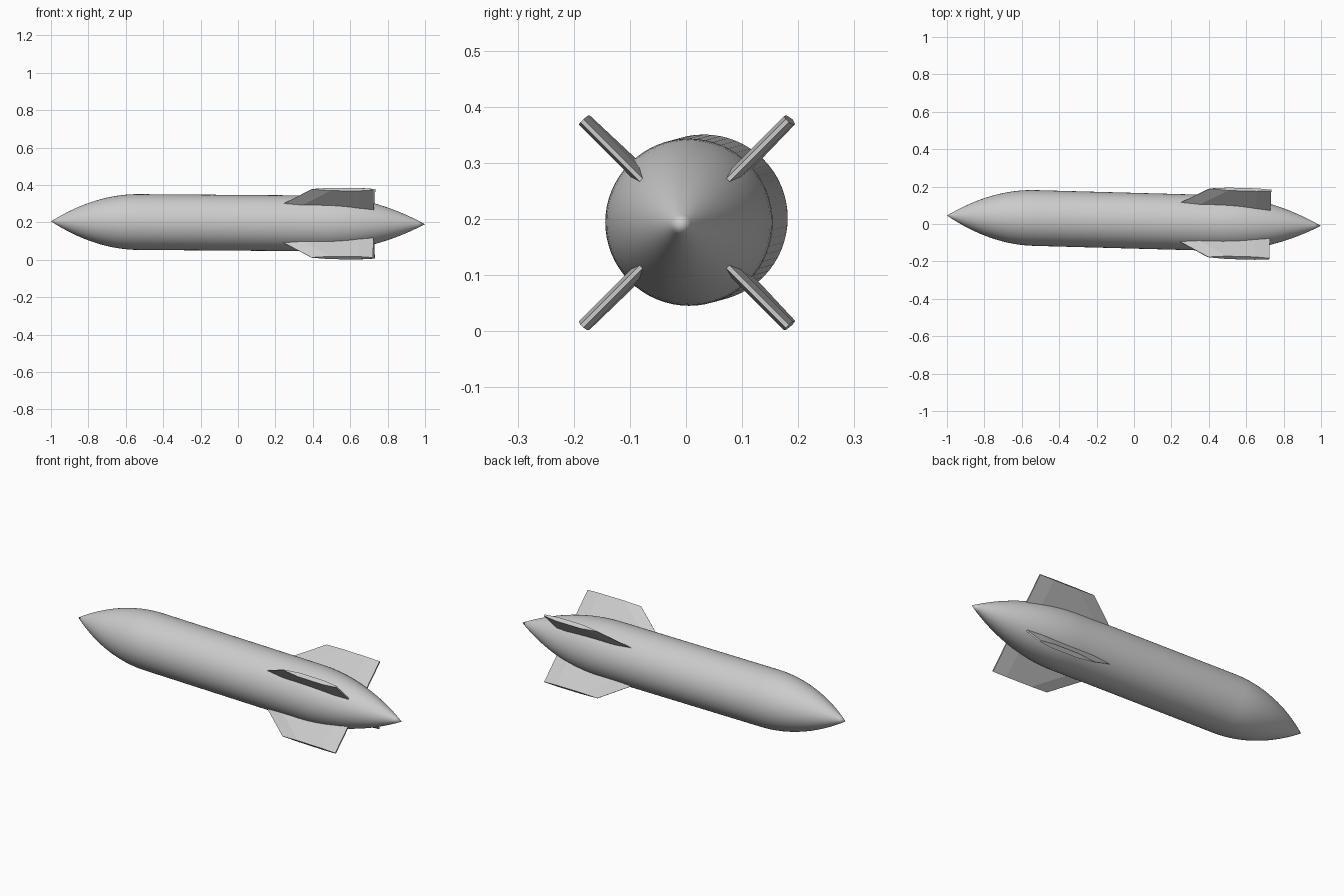
import bpy, bmesh, math
from mathutils import Matrix, Vector

cube = bpy.data.objects.get("Cube")
if cube:
    bpy.data.objects.remove(cube, do_unlink=True)

grey = bpy.data.materials.new("light grey")
grey.use_nodes = True
grey.diffuse_color = (0.6, 0.6, 0.6, 1)
grey.node_tree.nodes["Principled BSDF"].inputs["Base Color"].default_value = (0.6, 0.6, 0.6, 1)

# The whole rocket lies along x with a slight tilt
AXIS = Vector((1, -0.0275, -0.0075))
PLACE = (Matrix.Translation((0, 0.0175, 0.1975))
         @ Vector((1, 0, 0)).rotation_difference(AXIS).to_matrix().to_4x4())
RADIUS, NOSE, TAIL, SIDES = 0.149, 0.47, 0.56, 64


def finish(bm, name, smooth):
    bmesh.ops.recalc_face_normals(bm, faces=bm.faces)
    bm.transform(PLACE)
    mesh = bpy.data.meshes.new(name)
    bm.to_mesh(mesh)
    bm.free()
    mesh.materials.append(grey)
    for p in mesh.polygons:
        p.use_smooth = smooth
    obj = bpy.data.objects.new(name, mesh)
    bpy.context.collection.objects.link(obj)
    return obj


# Body: rounded nose, straight tube, longer rounded tail
def ogive(t):
    return RADIUS * (1 - (1 - t) ** 2)


steps = 16
profile = [(-1 + NOSE * i / steps, ogive(i / steps)) for i in range(steps + 1)]
profile += [(1 - TAIL * i / steps, ogive(i / steps)) for i in range(steps, -1, -1)]

bm = bmesh.new()
nose_tip = bm.verts.new((profile[0][0], 0, 0))
tail_tip = bm.verts.new((profile[-1][0], 0, 0))
rings = []
for x, r in profile[1:-1]:
    rings.append([bm.verts.new((x, r * math.cos(a), r * math.sin(a)))
                  for a in (math.tau * k / SIDES for k in range(SIDES))])
for k in range(SIDES):
    n = (k + 1) % SIDES
    bm.faces.new((nose_tip, rings[0][k], rings[0][n]))
    bm.faces.new((tail_tip, rings[-1][n], rings[-1][k]))
    for a, b in zip(rings, rings[1:]):
        bm.faces.new((a[k], b[k], b[n], a[n]))
finish(bm, "body", True)


# Fins: swept plates with a bevelled front and back
def add_fin(name, angle):
    bm = bmesh.new()
    loops = []
    for front, radius in ((0.16, 0.085), (0.4, 0.259)):
        section = [(front, 0.001), (front + 0.1, 0.011), (0.65, 0.011), (0.728, 0.004)]
        outline = section + [(x, -h) for x, h in reversed(section)]
        loops.append([bm.verts.new((x, radius, h)) for x, h in outline])
    root, tip = loops
    bm.faces.new(root)
    bm.faces.new(tip)
    for i in range(len(root)):
        j = (i + 1) % len(root)
        bm.faces.new((root[i], root[j], tip[j], tip[i]))
    bm.transform(Matrix.Rotation(angle, 4, 'X'))
    finish(bm, name, False)


names = ("upper_back_fin", "upper_front_fin", "lower_front_fin", "lower_back_fin")
for i, name in enumerate(names):
    add_fin(name, math.radians(45 + 90 * i))
